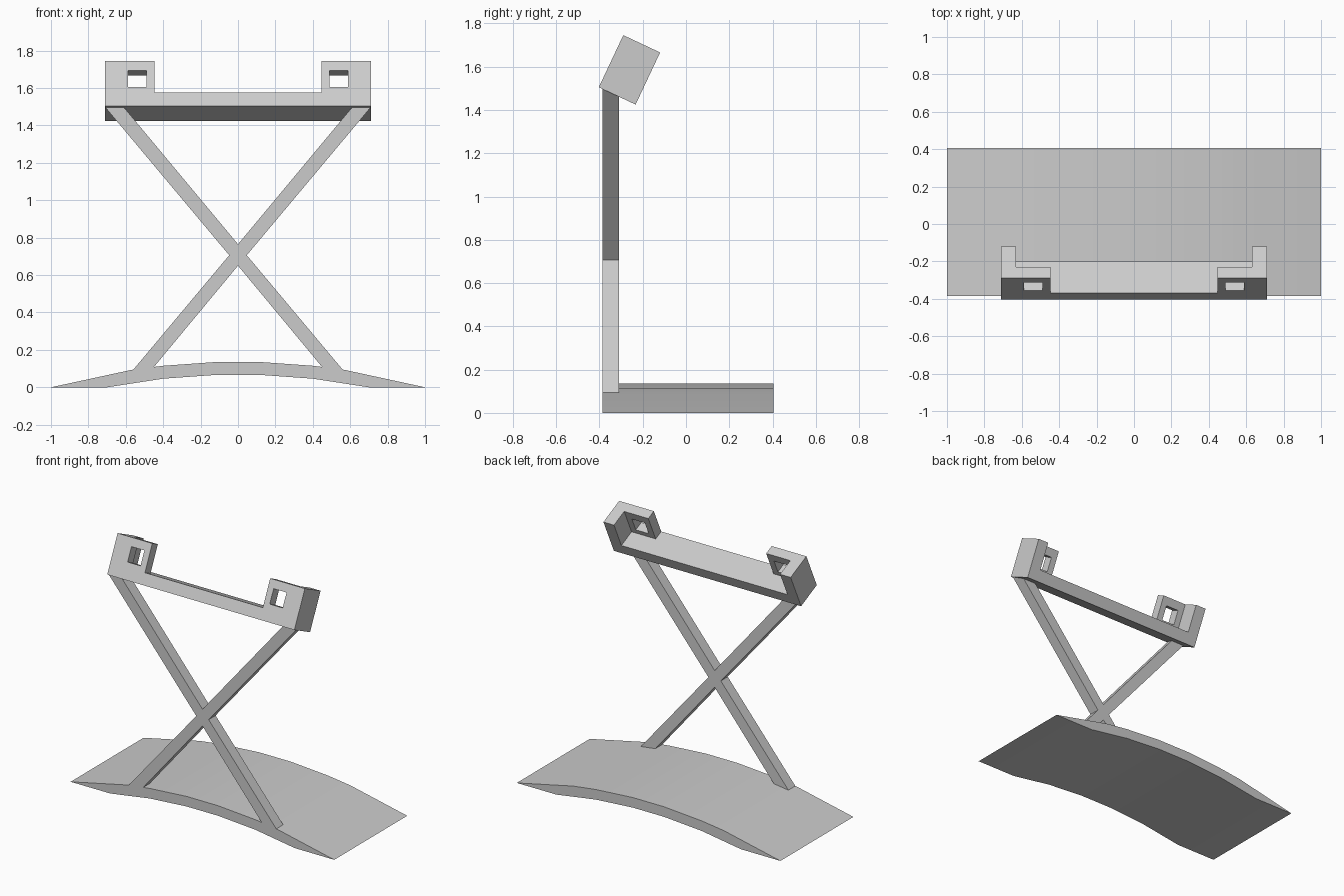
import bpy
import bmesh
from math import radians
from mathutils import Matrix

cube = bpy.data.objects.get("Cube")
if cube:
    bpy.data.objects.remove(cube, do_unlink=True)

# Single flat grey
GREY = (0.6, 0.6, 0.6, 1.0)
grey = bpy.data.materials.new("light_grey")
grey.use_nodes = True
grey.diffuse_color = GREY
grey.node_tree.nodes["Principled BSDF"].inputs["Base Color"].default_value = GREY


def add_object(name, bm):
    bmesh.ops.recalc_face_normals(bm, faces=bm.faces)
    mesh = bpy.data.meshes.new(name)
    bm.to_mesh(mesh)
    bm.free()
    mesh.materials.append(grey)
    obj = bpy.data.objects.new(name, mesh)
    bpy.context.collection.objects.link(obj)
    return obj


def extrude_profile(name, points, y0, y1):
    """Extrude an x-z outline from y0 to y1."""
    bm = bmesh.new()
    face = bm.faces.new([bm.verts.new((x, y0, z)) for x, z in points])
    new = bmesh.ops.extrude_face_region(bm, geom=[face])["geom"]
    verts = [v for v in new if isinstance(v, bmesh.types.BMVert)]
    bmesh.ops.translate(bm, verts=verts, vec=(0, y1 - y0, 0))
    return add_object(name, bm)


def box(name, x, y, z):
    """Box from (min, max) ranges."""
    bm = bmesh.new()
    size = [b - a for a, b in (x, y, z)]
    mid = [(a + b) / 2 for a, b in (x, y, z)]
    bmesh.ops.create_cube(bm, size=1, matrix=Matrix.Translation(mid) @ Matrix.Diagonal((*size, 1)))
    return add_object(name, bm)


def mirrored(points):
    """Complete a right-hand outline with its left-hand reflection."""
    return points + [(-x, z) for x, z in reversed(points) if x > 0]


# Arched base plate
top = [(0.12, 0.135), (0.40, 0.115), (0.57, 0.093), (1.0, 0.0)]
under = [(0.70, 0.0), (0.40, 0.046), (0.12, 0.066)]
base = extrude_profile("arched_base", mirrored(top + under), -0.385, 0.405)
bpy.context.view_layer.objects.active = base
base.select_set(True)
bpy.ops.object.shade_smooth_by_angle(angle=radians(30))
base.select_set(False)

# Crossed legs as one X outline
legs = [(0, 0.765), (0.61, 1.497), (0.71, 1.497), (0.047, 0.706),
        (0.56, 0.094), (0.45, 0.108), (0, 0.65)]
extrude_profile("crossed_legs", mirrored(legs), -0.385, -0.31)

# Tilted cradle, carved from one block
cradle = box("tilted_cradle", (-0.71, 0.71), (0, 0.188), (0, 0.266))
cutters = [
    box("pocket_cutter", (-0.63, 0.63), (0.066, 0.3), (0.078, 0.4)),
    box("gap_cutter", (-0.447, 0.447), (-0.1, 0.3), (0.078, 0.4)),
]
for side in (-1, 1):
    span = sorted((side * 0.49, side * 0.588))
    cutters.append(box("window_cutter", span, (-0.1, 0.12), (0.111, 0.21)))
for cutter in cutters:
    mod = cradle.modifiers.new("carve", "BOOLEAN")
    mod.operation = "DIFFERENCE"
    mod.solver = "EXACT"
    mod.object = cutter
    cutter.hide_render = True

# Bake the carving, then drop the cutters
bpy.context.view_layer.update()
carved = bpy.data.meshes.new_from_object(cradle.evaluated_get(bpy.context.evaluated_depsgraph_get()))
cradle.modifiers.clear()
cradle.data = carved
for cutter in cutters:
    bpy.data.objects.remove(cutter, do_unlink=True)

cradle.location = (0, -0.403, 1.505)
cradle.rotation_euler.x = radians(-25.2)
